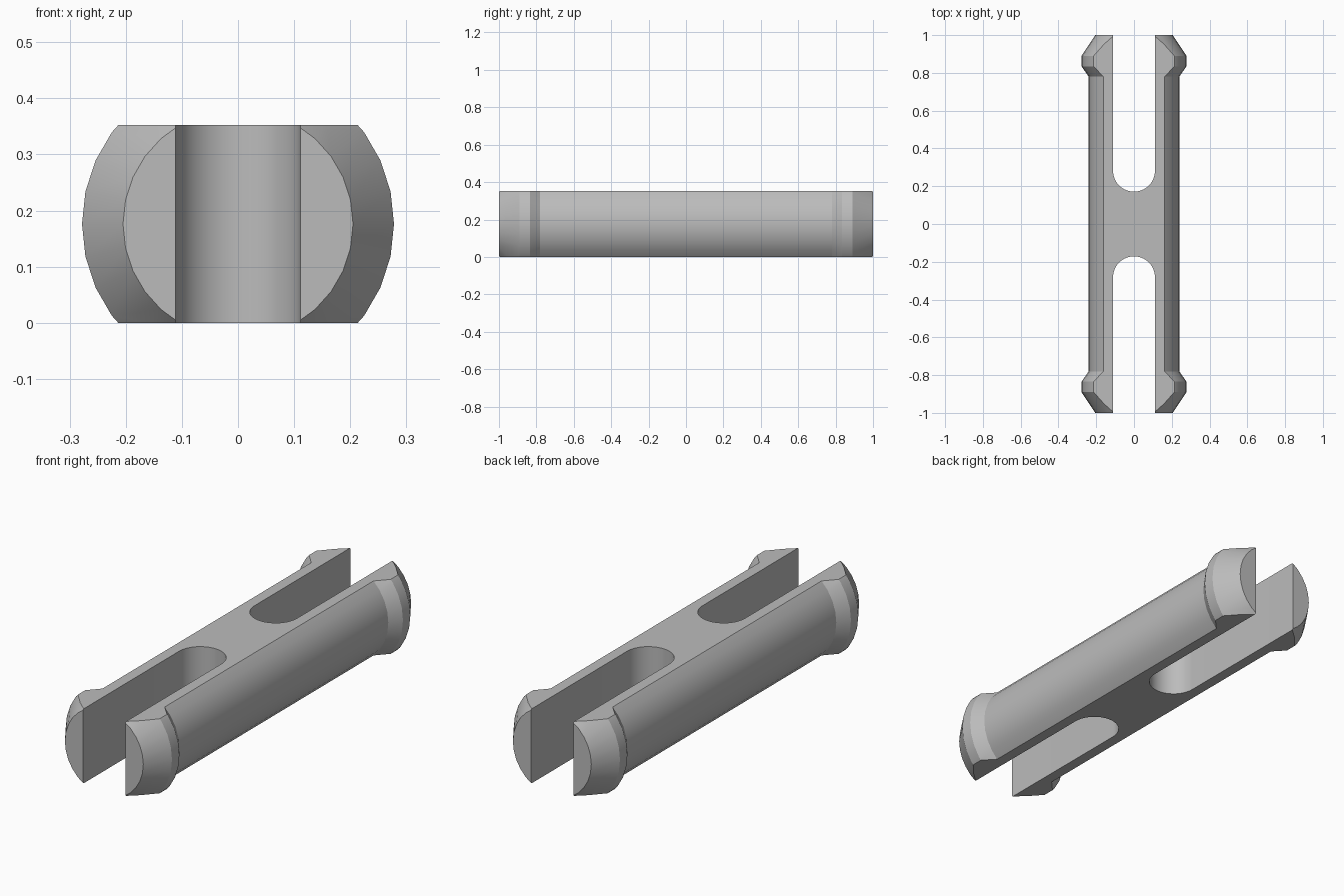
import bpy, bmesh, math
from mathutils import Matrix, Vector

cube = bpy.data.objects.get("Cube")
if cube:
    bpy.data.objects.remove(cube, do_unlink=True)

HEIGHT = 0.352           # distance between the two flats
MID = HEIGHT / 2         # height of the pin axis
SIDES = 30
SLOT_R, SLOT_C = 0.111, 0.282   # slot end radius and its centre along y

grey = bpy.data.materials.new("light_grey")
grey.use_nodes = True
colour = (0.5, 0.5, 0.5, 1)
grey.diffuse_color = colour
grey.node_tree.nodes["Principled BSDF"].inputs["Base Color"].default_value = colour


def make_object(name, bm):
    bmesh.ops.recalc_face_normals(bm, faces=bm.faces)
    mesh = bpy.data.meshes.new(name)
    bm.to_mesh(mesh)
    bm.free()
    obj = bpy.data.objects.new(name, mesh)
    bpy.context.collection.objects.link(obj)
    mesh.materials.append(grey)
    return obj


# Round pin with a snap ridge at both ends: (radius, y) profile turned about y
half = [(0.240, 0.78), (0.278, 0.835), (0.278, 0.89), (0.205, 1.0)]
profile = [(r, -y) for r, y in reversed(half)] + half
bm = bmesh.new()
rings = []
for r, y in profile:
    rings.append([bm.verts.new((r * math.cos(a), y, MID + r * math.sin(a)))
                  for a in (2 * math.pi * i / SIDES for i in range(SIDES))])
for a, b in zip(rings, rings[1:]):
    for i in range(SIDES):
        j = (i + 1) % SIDES
        bm.faces.new((a[i], a[j], b[j], b[i]))
bm.faces.new(rings[0])
bm.faces.new(rings[-1])

# Flats on the top and bottom
for z, side in ((HEIGHT, 1), (0, -1)):
    cut = bmesh.ops.bisect_plane(bm, geom=bm.verts[:] + bm.edges[:] + bm.faces[:],
                                 plane_co=(0, 0, z), plane_no=(0, 0, side),
                                 clear_outer=True)
    edges = [e for e in cut["geom_cut"] if isinstance(e, bmesh.types.BMEdge)]
    bmesh.ops.holes_fill(bm, edges=edges, sides=0)
pin = make_object("snap_pin", bm)


# Open-ended slots with a round inner end
def slot_cutter(sign):
    bm = bmesh.new()
    steps = 24
    pts = [(SLOT_R, 1.2)]
    pts += [(SLOT_R * math.cos(t), SLOT_C - SLOT_R * math.sin(t))
            for t in (math.pi * i / steps for i in range(steps + 1))]
    pts += [(-SLOT_R, 1.2)]
    face = bm.faces.new([bm.verts.new((x, sign * y, -0.1)) for x, y in pts])
    top = bmesh.ops.extrude_face_region(bm, geom=[face])["geom"]
    bmesh.ops.translate(bm, vec=(0, 0, HEIGHT + 0.2),
                        verts=[v for v in top if isinstance(v, bmesh.types.BMVert)])
    cutter = make_object("slot_cutter", bm)
    cutter.hide_render = True
    return cutter


bpy.context.view_layer.objects.active = pin
for sign in (1, -1):
    cutter = slot_cutter(sign)
    mod = pin.modifiers.new("slot", 'BOOLEAN')
    mod.operation = 'DIFFERENCE'
    mod.solver = 'EXACT'
    mod.object = cutter
    bpy.ops.object.modifier_apply(modifier=mod.name)
    bpy.data.objects.remove(cutter, do_unlink=True)

# Smooth round surfaces, crisp ridges and flats
bpy.ops.object.select_all(action='DESELECT')
pin.select_set(True)
bpy.ops.object.shade_smooth_by_angle(angle=math.radians(30))
